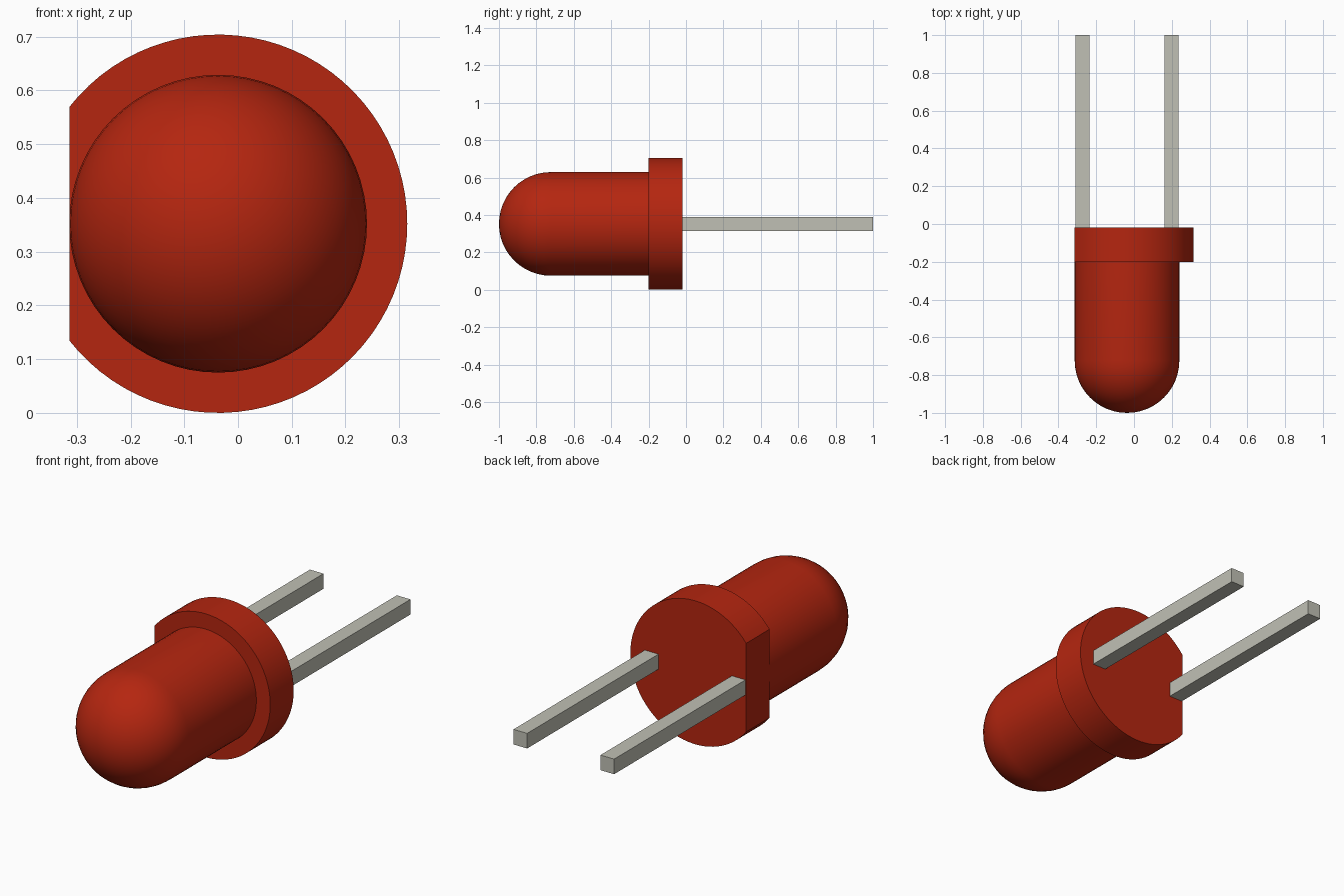
import bpy, bmesh, math

if "Cube" in bpy.data.objects:
    bpy.data.objects.remove(bpy.data.objects["Cube"])

CX, CZ = -0.037, 0.352           # lamp axis, running along y
R_BODY, R_FLANGE = 0.277, 0.352
Y_TIP, Y_FRONT, Y_BACK, Y_END = -1.0, -0.20, -0.018, 1.0
LEAD, PITCH = 0.074, 0.472
SEGMENTS = 64


def material(name, colour):
    mat = bpy.data.materials.new(name)
    mat.diffuse_color = (*colour, 1)
    mat.use_nodes = True
    mat.node_tree.nodes["Principled BSDF"].inputs["Base Color"].default_value = mat.diffuse_color
    return mat


red = material("red plastic", (0.46, 0.019, 0.005))
metal = material("grey metal", (0.53, 0.53, 0.46))


def finish(name, bm, mat, smooth=True):
    bmesh.ops.recalc_face_normals(bm, faces=bm.faces)
    mesh = bpy.data.meshes.new(name)
    bm.to_mesh(mesh)
    bm.free()
    mesh.materials.append(mat)
    obj = bpy.data.objects.new(name, mesh)
    bpy.context.collection.objects.link(obj)
    if smooth:
        bpy.ops.object.select_all(action='DESELECT')
        obj.select_set(True)
        bpy.context.view_layer.objects.active = obj
        bpy.ops.object.shade_smooth_by_angle(angle=math.radians(35))
    return obj


# Lens: straight barrel with a hemispherical nose, lathed around the axis
bm = bmesh.new()
rings = 12
profile = [(0, Y_TIP)]
for i in range(1, rings + 1):
    a = i / rings * math.pi / 2
    profile.append((R_BODY * math.sin(a), Y_TIP + R_BODY * (1 - math.cos(a))))
profile.append((R_BODY, Y_FRONT))
verts = [bm.verts.new((CX + r, y, CZ)) for r, y in profile]
edges = [bm.edges.new(pair) for pair in zip(verts, verts[1:])]
bmesh.ops.spin(bm, geom=verts + edges, cent=(CX, 0, CZ), axis=(0, 1, 0),
               angle=math.tau, steps=SEGMENTS, use_merge=True)
bmesh.ops.remove_doubles(bm, verts=bm.verts, dist=0.0005)
finish("lens", bm, red)

# Flange: disc with one flat side, level with the barrel
bm = bmesh.new()
half = math.pi - math.acos(R_BODY / R_FLANGE)
outline = []
for i in range(SEGMENTS + 1):
    a = -half + 2 * half * i / SEGMENTS
    outline.append(bm.verts.new((CX + R_FLANGE * math.cos(a), Y_FRONT,
                                 CZ + R_FLANGE * math.sin(a))))
face = bm.faces.new(outline)
ext = bmesh.ops.extrude_face_region(bm, geom=[face], use_keep_orig=True)
bmesh.ops.translate(bm, vec=(0, Y_BACK - Y_FRONT, 0),
                    verts=[v for v in ext["geom"] if isinstance(v, bmesh.types.BMVert)])
finish("flange", bm, red)

# Two square wire leads
for name, side in (("left_lead", -1), ("right_lead", 1)):
    bm = bmesh.new()
    bmesh.ops.create_cube(bm, size=1)
    bmesh.ops.scale(bm, vec=(LEAD, Y_END - Y_BACK, LEAD), verts=bm.verts)
    bmesh.ops.translate(bm, vec=(CX + side * PITCH / 2, (Y_END + Y_BACK) / 2, CZ),
                        verts=bm.verts)
    finish(name, bm, metal, smooth=False)
